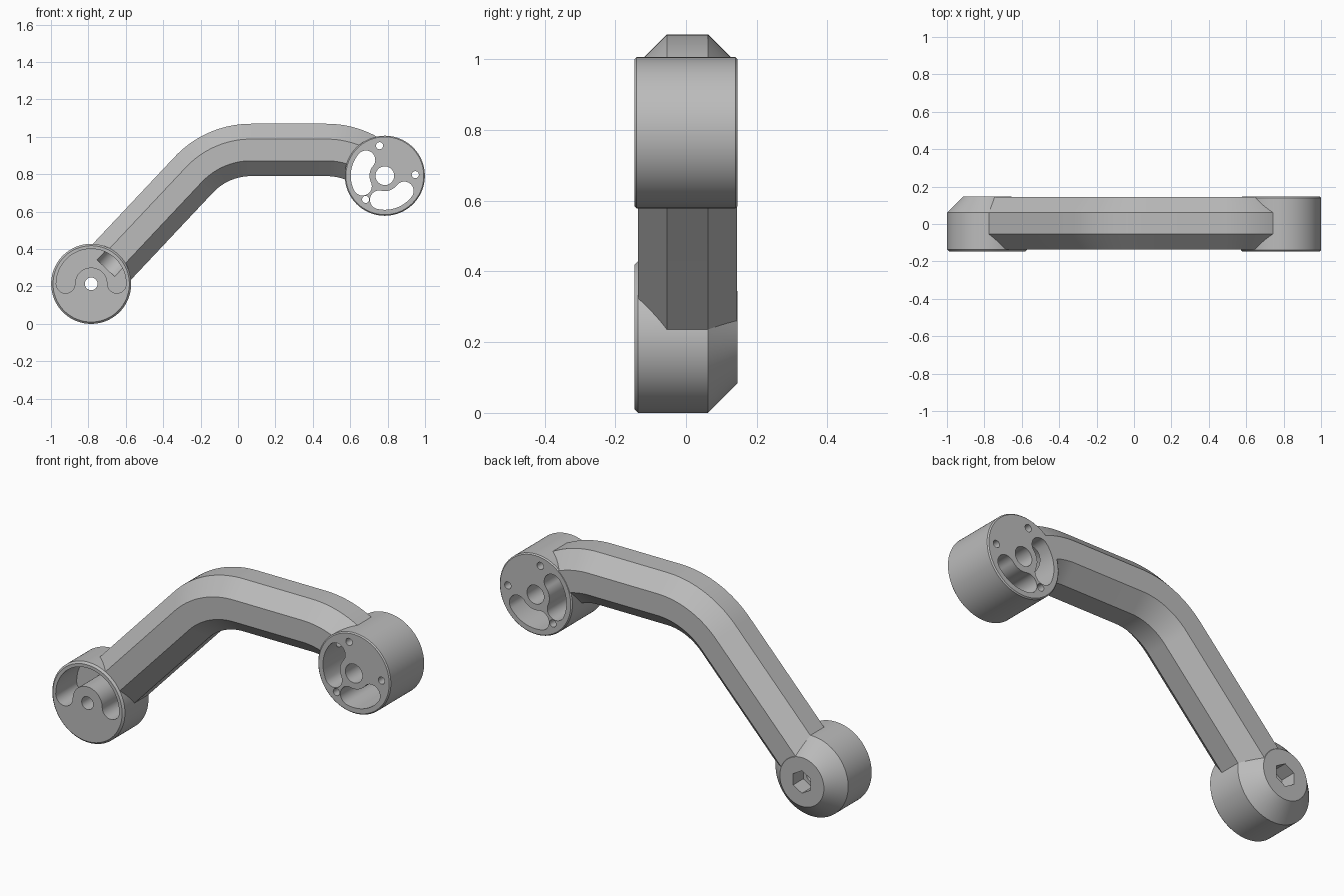
import bpy, bmesh
from math import sin, cos, pi, radians, asin, atan2, hypot, sqrt, acos

cube = bpy.data.objects.get("Cube")
if cube:
    bpy.data.objects.remove(cube)

grey = bpy.data.materials.new("light grey")
grey.use_nodes = True
grey.diffuse_color = (0.5, 0.5, 0.5, 1)
grey.node_tree.nodes["Principled BSDF"].inputs["Base Color"].default_value = (0.5, 0.5, 0.5, 1)

LOW = (-0.785, 0.214)      # lower hub centre (x, z)
UP = (0.785, 0.792)        # upper hub centre
R = 0.214                  # hub radius
D = 0.146                  # half depth
BEND = 0.42                # bend radius of the arm
ARM_Z, ARM_Y = 0.93, 0.004


def loft(name, rings):
    """Skin a stack of equal-length closed rings and cap both ends."""
    bm = bmesh.new()
    rows = [[bm.verts.new(p) for p in ring] for ring in rings]
    n = len(rows[0])
    for a, b in zip(rows, rows[1:]):
        for i in range(n):
            j = (i + 1) % n
            bm.faces.new((a[i], a[j], b[j], b[i]))
    bm.faces.new(rows[0])
    bm.faces.new(rows[-1])
    bmesh.ops.recalc_face_normals(bm, faces=bm.faces)
    mesh = bpy.data.meshes.new(name)
    bm.to_mesh(mesh)
    bm.free()
    mesh.materials.append(grey)
    ob = bpy.data.objects.new(name, mesh)
    bpy.context.collection.objects.link(ob)
    return ob


def lathe(name, centre, profile, sides=96, turn=0):
    """Revolve (radius, y) points about a y-axis through the centre."""
    return loft(name, [[(centre[0] + r * cos(turn + 2 * pi * i / sides), y,
                         centre[1] + r * sin(turn + 2 * pi * i / sides))
                        for i in range(sides)] for r, y in profile])


def kidney(name, centre, mid, half, a0, a1, y0, y1, steps=24):
    """Curved slot with round ends, extruded along y."""
    a0, a1 = radians(a0), radians(a1)
    pts = []
    for i in range(steps + 1):                       # outer arc
        a = a0 + (a1 - a0) * i / steps
        pts.append(((mid + half) * cos(a), (mid + half) * sin(a)))
    for i in range(1, steps):                        # far end cap
        a = a1 + pi * i / steps
        pts.append((mid * cos(a1) + half * cos(a), mid * sin(a1) + half * sin(a)))
    for i in range(steps + 1):                       # inner arc
        a = a1 + (a0 - a1) * i / steps
        pts.append(((mid - half) * cos(a), (mid - half) * sin(a)))
    for i in range(1, steps):                        # near end cap
        a = a0 + pi + pi * i / steps
        pts.append((mid * cos(a0) + half * cos(a), mid * sin(a0) + half * sin(a)))
    return loft(name, [[(centre[0] + x, y, centre[1] + z) for x, z in pts] for y in (y0, y1)])


def sweep(name, path, radius, sides, turn=0):
    """Sweep a polygon along (x, z, normal angle) stations."""
    rings = []
    for x, z, a in path:
        ring = []
        for i in range(sides):
            t = turn + 2 * pi * i / sides
            u, v = radius * cos(t), radius * sin(t)
            ring.append((x + u * cos(a), ARM_Y + v, z + u * sin(a)))
        rings.append(ring)
    return loft(name, rings)


# Arm centre line: straight, bend, level run, bend down into the upper hub
pivot_z = ARM_Z - BEND
right_x = UP[0] - sqrt(BEND ** 2 - (UP[1] - pivot_z) ** 2)
left_x = 0.07
dx, dz = left_x - LOW[0], pivot_z - LOW[1]
slope = atan2(dz, dx) + asin(BEND / hypot(dx, dz))


def centre_line(start, end_angle, steps=20):
    path = [(LOW[0] + start * cos(slope), LOW[1] + start * sin(slope), slope + pi / 2)]
    for cx, a0, a1 in ((left_x, slope + pi / 2, pi / 2), (right_x, pi / 2, end_angle)):
        for i in range(steps + 1):
            a = a0 + (a1 - a0) * i / steps
            path.append((cx + BEND * cos(a), pivot_z + BEND * sin(a), a))
    return path


hub_angle = acos((UP[0] - right_x) / BEND)
arm = sweep("crank_arm", centre_line(0, hub_angle), 0.14 / cos(pi / 8), 8, pi / 8)

# Hubs: lower one tapers at the back, upper one is a plain drum
lower_hub = lathe("lower_hub", LOW, [(R - 0.01, -D), (R, -D + 0.01), (R, 0.062), (0.13, D)])
upper_hub = lathe("upper_hub", UP, [(R - 0.006, -D), (R, -D + 0.006), (R, D - 0.006), (R - 0.006, D)])

# Cutters: pockets, bolt holes, hexagonal recess and the hollow bore of the arm
FAR = 0.3
cutters = [
    kidney("lower_pocket", LOW, 0.137, 0.05, 0, 180, -FAR, 0.03),
    lathe("lower_pin_hole", LOW, [(0.034, -FAR), (0.034, FAR)], 48),
    lathe("hex_recess", LOW, [(0.06, 0.06), (0.06, FAR)], 6, pi / 6),
    sweep("arm_bore", centre_line(0.115, hub_angle + radians(15)), 0.07, 48),
    kidney("upper_slot_side", UP, 0.132, 0.05, 140, 205, -FAR, FAR),
    kidney("upper_slot_bottom", UP, 0.132, 0.05, 257, 322, -FAR, FAR),
    lathe("upper_pin_hole", UP, [(0.05, -FAR), (0.05, FAR)], 48),
]
for angle in (100, 2, 231):
    a = radians(angle)
    spot = (UP[0] + 0.163 * cos(a), UP[1] + 0.163 * sin(a))
    cutters.append(lathe("small_hole", spot, [(0.019, -FAR), (0.019, FAR)], 32))

# Join the hubs to the arm, then cut everything out
bpy.context.view_layer.objects.active = arm
for op, parts in (("UNION", [lower_hub, upper_hub]), ("DIFFERENCE", cutters)):
    for part in parts:
        mod = arm.modifiers.new(part.name, "BOOLEAN")
        mod.operation, mod.solver, mod.object = op, "EXACT", part
        bpy.ops.object.modifier_apply(modifier=mod.name)
        bpy.data.objects.remove(part)

bpy.ops.object.select_all(action="DESELECT")
arm.select_set(True)
bpy.ops.object.shade_smooth_by_angle(angle=radians(25))
